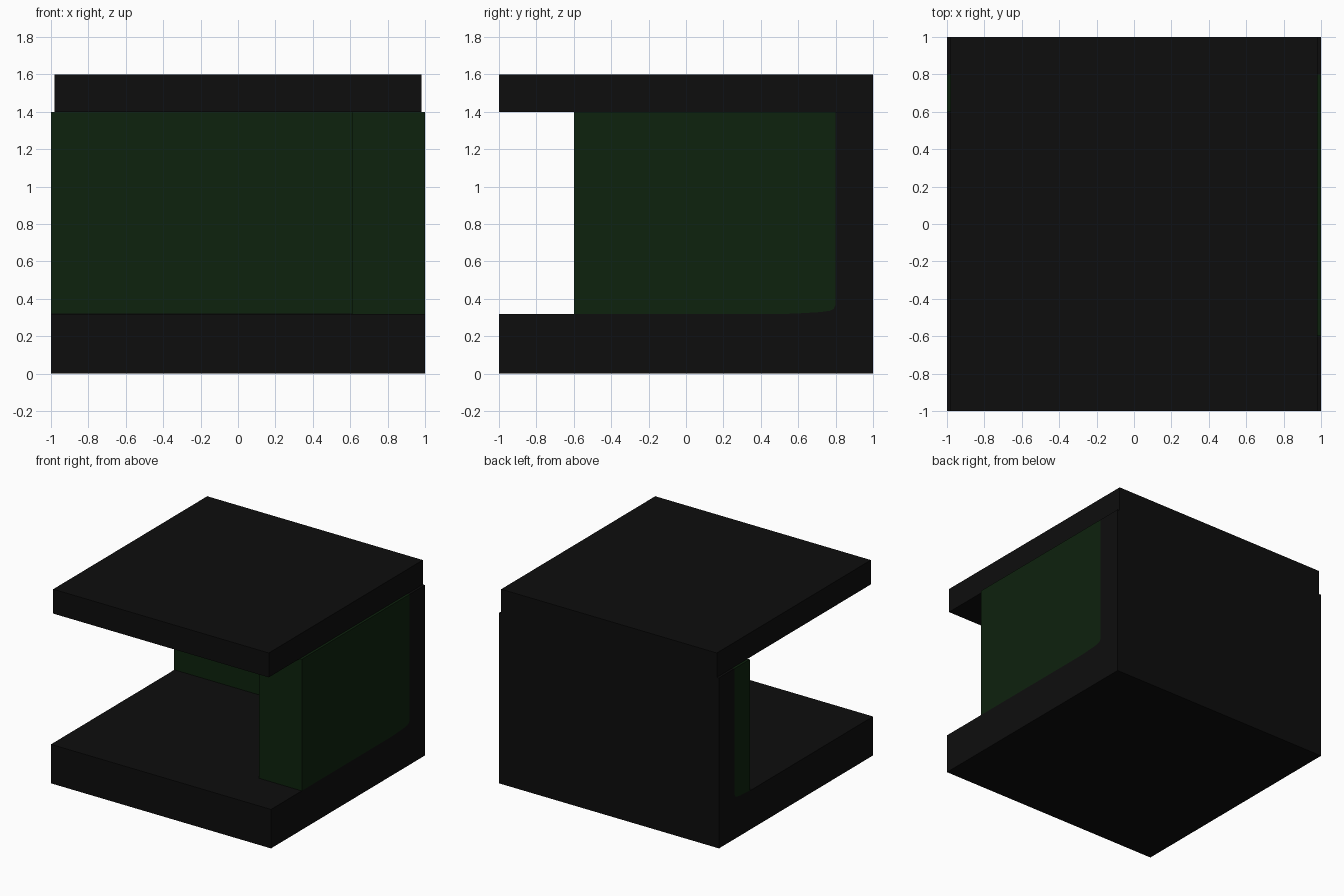
import bpy, bmesh

if "Cube" in bpy.data.objects:
    bpy.data.objects.remove(bpy.data.objects["Cube"])


def material(name, rgb):
    m = bpy.data.materials.new(name)
    m.diffuse_color = (*rgb, 1)
    m.use_nodes = True
    m.node_tree.nodes["Principled BSDF"].inputs["Base Color"].default_value = m.diffuse_color
    return m


black = material("matt black", (0.004, 0.004, 0.004))
green = material("dark green", (0.004, 0.016, 0.004))


def extrude_x(name, profile, x0, x1, mat):
    """Extrude a closed (y, z) profile from x0 to x1."""
    bm = bmesh.new()
    face = bm.faces.new([bm.verts.new((x0, y, z)) for y, z in profile])
    ret = bmesh.ops.extrude_face_region(bm, geom=[face])
    moved = [v for v in ret["geom"] if isinstance(v, bmesh.types.BMVert)]
    bmesh.ops.translate(bm, verts=moved, vec=(x1 - x0, 0, 0))
    bmesh.ops.recalc_face_normals(bm, faces=bm.faces)
    me = bpy.data.meshes.new(name)
    bm.to_mesh(me)
    bm.free()
    me.materials.append(mat)
    ob = bpy.data.objects.new(name, me)
    bpy.context.collection.objects.link(ob)
    return ob


# Shared soft corner where the base turns up into the back wall
corner = [(0.60, 0.322), (0.72, 0.329), (0.77, 0.336), (0.79, 0.346), (0.80, 0.37)]

# Base slab and back wall in one L-shaped piece
extrude_x("base_and_back_wall",
          [(-1, 0), (1, 0), (1, 1.4), (0.8, 1.4)] + corner[::-1]
          + [(0.55, 0.32), (-1, 0.32)], -1, 1, black)

# Roof slab, slightly narrower than the body
extrude_x("roof_slab", [(-1, 1.4), (1, 1.4), (1, 1.6), (-1, 1.6)], -0.98, 0.98, black)

# Green side wall on the right, open on the left
extrude_x("side_wall",
          [(-0.6, 0.32), (0.55, 0.32)] + corner + [(0.8, 1.4), (-0.6, 1.4)],
          0.61, 1, green)

# Green lining in front of the back wall
extrude_x("back_lining", corner + [(0.8, 1.4), (0.6, 1.4)], -1, 0.61, green)
